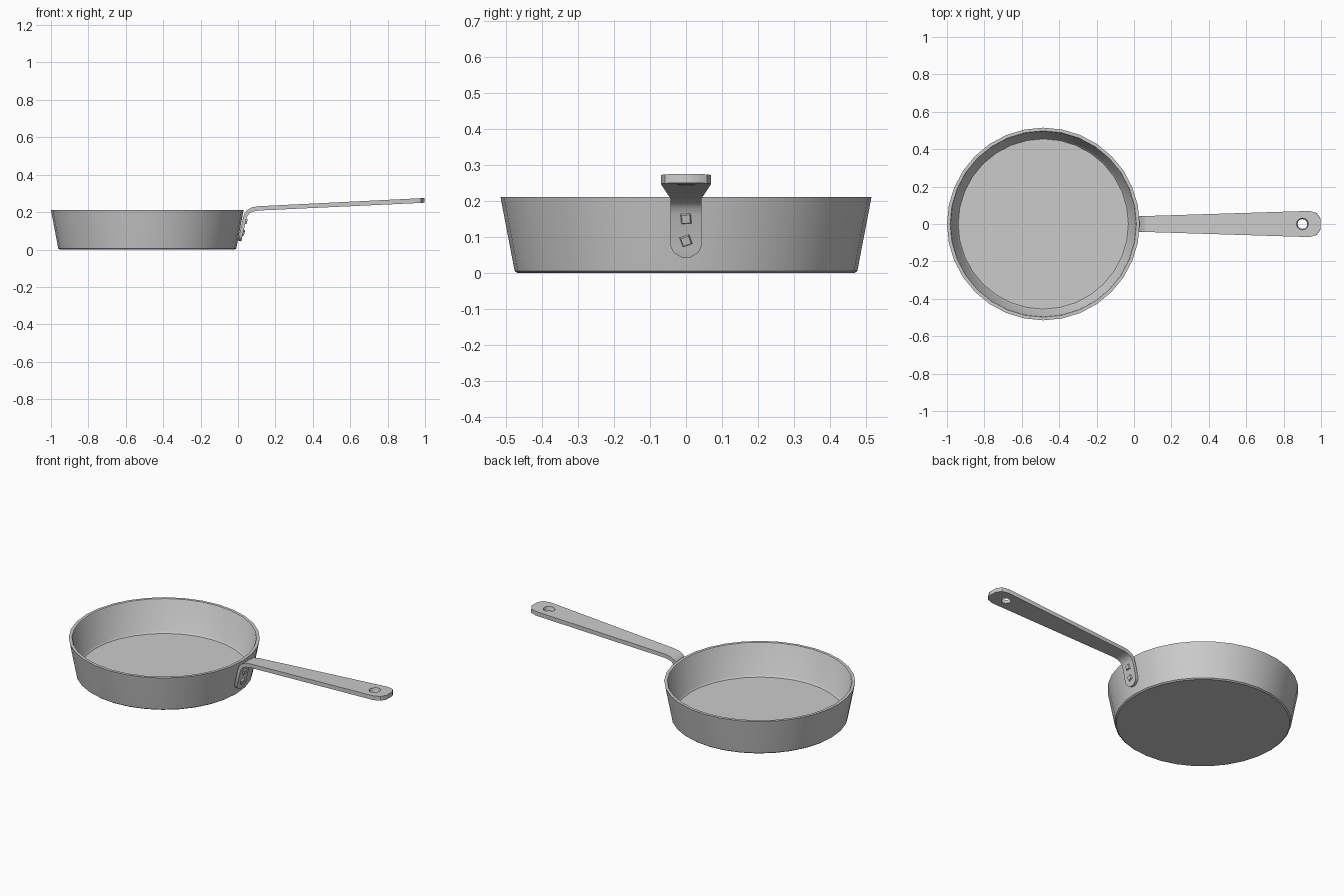
import bpy, bmesh, math
from mathutils import Vector, Matrix

if "Cube" in bpy.data.objects:
    bpy.data.objects.remove(bpy.data.objects["Cube"])

CX = -0.485  # pan centre


def finish(name, bm, angle=35):
    bmesh.ops.recalc_face_normals(bm, faces=bm.faces)
    me = bpy.data.meshes.new(name)
    bm.to_mesh(me)
    bm.free()
    ob = bpy.data.objects.new(name, me)
    bpy.context.collection.objects.link(ob)
    bpy.ops.object.select_all(action='DESELECT')
    ob.select_set(True)
    bpy.context.view_layer.objects.active = ob
    if angle:
        bpy.ops.object.shade_smooth_by_angle(angle=math.radians(angle))
    return ob


# Pan body: lathed wall with a thin rim and a flat floor
profile = [(0.468, 0), (0.476, 0.006), (0.514, 0.205), (0.515, 0.211),
           (0.498, 0.211), (0.494, 0.205), (0.465, 0.035), (0.455, 0.024)]
N = 32
bm = bmesh.new()
rings = [[bm.verts.new((CX + r * math.cos(2 * math.pi * i / N),
                        r * math.sin(2 * math.pi * i / N), z)) for i in range(N)]
         for r, z in profile]
for a, b in zip(rings, rings[1:]):
    for i in range(N):
        j = (i + 1) % N
        bm.faces.new((a[i], a[j], b[j], b[i]))
bm.faces.new(rings[0])
bm.faces.new(rings[-1])
finish("pan_body", bm)

# Handle: bent strap along a side path of (x, z, half width, thickness)
path = [(0.008, 0.046, 0.012, 0.018), (0.012, 0.059, 0.034, 0.018),
        (0.015, 0.075, 0.043, 0.018), (0.035, 0.165, 0.043, 0.018),
        (0.043, 0.187, 0.043, 0.020), (0.056, 0.203, 0.043, 0.022),
        (0.076, 0.214, 0.043, 0.023), (0.110, 0.220, 0.044, 0.023),
        (0.940, 0.260, 0.070, 0.025), (0.978, 0.262, 0.058, 0.025),
        (0.997, 0.263, 0.028, 0.025)]
bm = bmesh.new()
sections = []
for i, (x, z, w, t) in enumerate(path):
    p, q = path[max(i - 1, 0)], path[min(i + 1, len(path) - 1)]
    d = Vector((q[0] - p[0], q[1] - p[1])).normalized() * t / 2
    sections.append([bm.verts.new((x - s * d.y, y, z + s * d.x))
                     for s, y in ((-1, -w), (-1, w), (1, w), (1, -w))])
for a, b in zip(sections, sections[1:]):
    for i in range(4):
        j = (i + 1) % 4
        bm.faces.new((a[i], a[j], b[j], b[i]))
bm.faces.new(sections[0])
bm.faces.new(sections[-1])
handle = finish("handle", bm)

# Tapered hanging hole
bm = bmesh.new()
bmesh.ops.create_cone(bm, cap_ends=True, segments=12, radius1=0.022, radius2=0.036,
                      depth=0.06, matrix=Matrix.Translation((0.9, 0, 0.258)))
cutter = finish("hole_cutter", bm, 0)
cutter.hide_render = True
bpy.context.view_layer.objects.active = handle
mod = handle.modifiers.new("hole", 'BOOLEAN')
mod.operation = 'DIFFERENCE'
mod.solver = 'EXACT'
mod.object = cutter
bpy.ops.object.modifier_apply(modifier=mod.name)
bpy.data.objects.remove(cutter)

# Small square rivets on the mounting plate
for k, (x, z, spin) in enumerate([(0.028, 0.090, 20), (0.042, 0.151, 5)]):
    bm = bmesh.new()
    bmesh.ops.create_cone(bm, cap_ends=True, segments=4, radius1=0.023, radius2=0.016,
                          depth=0.014)
    turn = (Matrix.Translation((x, 0, z)) @ Matrix.Rotation(math.radians(102), 4, 'Y')
            @ Matrix.Rotation(math.radians(45 + spin), 4, 'Z'))
    bmesh.ops.transform(bm, matrix=turn, verts=bm.verts)
    finish(f"rivet_{k + 1}", bm, 0)
